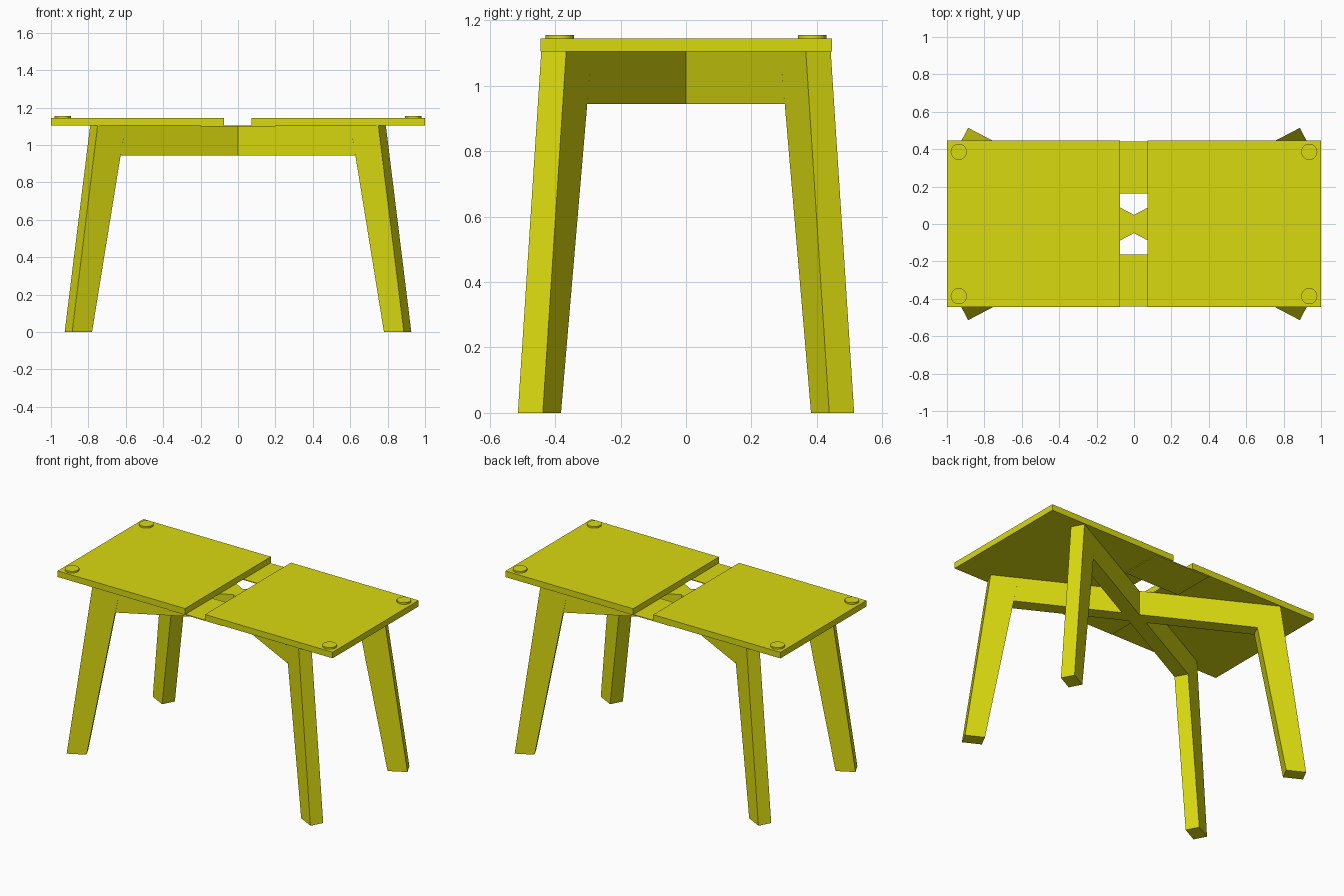
import bpy, bmesh, math
from mathutils import Vector

if "Cube" in bpy.data.objects:
    bpy.data.objects.remove(bpy.data.objects["Cube"])

yellow = bpy.data.materials.new("yellow")
yellow.diffuse_color = (0.7, 0.7, 0.005, 1)
yellow.use_nodes = True
yellow.node_tree.nodes["Principled BSDF"].inputs["Base Color"].default_value = yellow.diffuse_color

ANGLE = math.radians(27.7)   # diagonal direction of legs and cross beams
HALF = 0.043                 # half thickness of legs and beams
UNDER, TOP = 1.105, 1.145    # underside and top of the table panels


def finish(name, bm):
    bmesh.ops.recalc_face_normals(bm, faces=bm.faces)
    mesh = bpy.data.meshes.new(name)
    bm.to_mesh(mesh)
    bm.free()
    mesh.materials.append(yellow)
    ob = bpy.data.objects.new(name, mesh)
    bpy.context.collection.objects.link(ob)
    return ob


def box(name, x0, x1, y0, y1, z0, z1):
    bm = bmesh.new()
    bmesh.ops.create_cube(bm, size=1)
    for v in bm.verts:
        v.co = Vector(((x0 + x1) / 2 + v.co.x * (x1 - x0),
                       (y0 + y1) / 2 + v.co.y * (y1 - y0),
                       (z0 + z1) / 2 + v.co.z * (z1 - z0)))
    finish(name, bm)


def slab(name, profile, angle):
    """Extrude an (r, z) profile standing in the vertical plane at the angle."""
    bm = bmesh.new()
    d = Vector((math.cos(angle), math.sin(angle), 0))
    n = Vector((-d.y, d.x, 0)) * HALF
    face = bm.faces.new([bm.verts.new(d * r - n + Vector((0, 0, z))) for r, z in profile])
    out = bmesh.ops.extrude_face_region(bm, geom=[face])
    bmesh.ops.translate(bm, vec=n * 2, verts=[e for e in out["geom"] if isinstance(e, bmesh.types.BMVert)])
    finish(name, bm)


# Two table top panels
box("left_top_panel", -1, -0.074, -0.445, 0.447, UNDER, TOP)
box("right_top_panel", 0.072, 1, -0.445, 0.447, UNDER, TOP)

# Thin connecting plates below the gap
box("front_connecting_plate", -0.2, 0.2, -0.44, -0.162, UNDER - 0.005, UNDER)
box("back_connecting_plate", -0.2, 0.2, 0.164, 0.442, UNDER - 0.005, UNDER)

# Splayed tapering legs and corner discs
leg = [(0.904, 0), (1.024, 0), (0.87, UNDER), (0.702, UNDER)]
for sx, xn in ((-1, "left"), (1, "right")):
    for sy, yn in ((-1, "front"), (1, "back")):
        slab(f"{yn}_{xn}_leg", leg, math.atan2(sy * math.sin(ANGLE), sx * math.cos(ANGLE)))
        bm = bmesh.new()
        bmesh.ops.create_cone(bm, cap_ends=True, segments=32, radius1=0.043, radius2=0.043, depth=0.011)
        bmesh.ops.translate(bm, vec=(sx * 0.937, sy * 0.386, TOP + 0.0055), verts=bm.verts)
        disc = finish(f"{yn}_{xn}_corner_disc", bm)
        for p in disc.data.polygons:
            p.use_smooth = len(p.vertices) == 4
        for e in disc.data.edges:
            a, b = (disc.data.vertices[i].co.z for i in e.vertices)
            e.use_edge_sharp = abs(a - b) < 1e-5

# Crossed beams under the top, meeting the inner faces of the legs
beam = [(-0.731, 0.945), (0.731, 0.945), (0.702, UNDER), (-0.702, UNDER)]
slab("cross_beam_a", beam, ANGLE)
slab("cross_beam_b", beam, -ANGLE)
